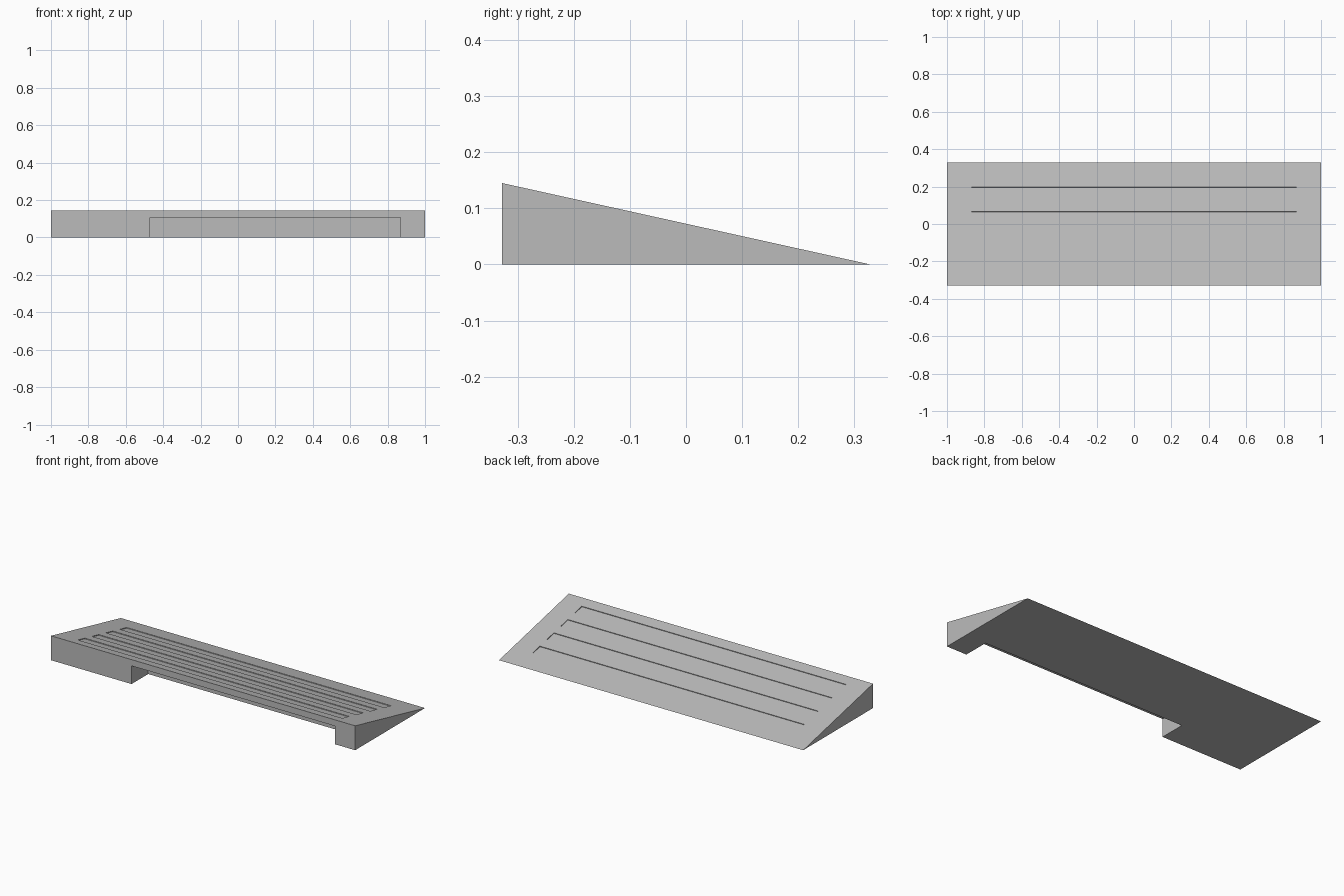
import bpy
import math
from mathutils import Matrix, Vector

WIDTH, DEPTH, HEIGHT = 2.0, 0.656, 0.145
FRONT = -DEPTH / 2
SLOPE = math.atan2(HEIGHT, DEPTH)

if "Cube" in bpy.data.objects:
    bpy.data.objects.remove(bpy.data.objects["Cube"], do_unlink=True)

grey = bpy.data.materials.new("plain grey")
grey.use_nodes = True
grey.diffuse_color = (0.5, 0.5, 0.5, 1)
grey.node_tree.nodes["Principled BSDF"].inputs["Base Color"].default_value = (0.5, 0.5, 0.5, 1)


def new_object(name, verts, faces):
    mesh = bpy.data.meshes.new(name)
    mesh.from_pydata(verts, [], faces)
    mesh.materials.append(grey)
    obj = bpy.data.objects.new(name, mesh)
    bpy.context.collection.objects.link(obj)
    return obj


def cut_box(target, centre, size, tilt=0.0):
    """Cut a box, optionally tilted about x, out of the target."""
    bpy.ops.mesh.primitive_cube_add(size=1)
    cutter = bpy.context.object
    cutter.name = "cutter"
    cutter.hide_render = True
    cutter.data.transform(Matrix.Translation(centre) @ Matrix.Rotation(tilt, 4, "X")
                          @ Matrix.Diagonal((*size, 1)))
    mod = target.modifiers.new("cut", "BOOLEAN")
    mod.operation, mod.solver, mod.object = "DIFFERENCE", "EXACT", cutter
    bpy.context.view_layer.objects.active = target
    bpy.ops.object.modifier_apply(modifier=mod.name)
    bpy.data.objects.remove(cutter, do_unlink=True)


# Wedge body: triangular profile swept along x
profile = [(FRONT, 0), (-FRONT, 0), (FRONT, HEIGHT)]
verts = [(x, y, z) for x in (-WIDTH / 2, WIDTH / 2) for y, z in profile]
ramp = new_object("ramp", verts, [(0, 2, 1), (3, 4, 5), (0, 1, 4, 3), (1, 2, 5, 4), (2, 0, 3, 5)])

# Recess under the tall front edge
x0, x1, recess_depth, recess_height = -0.47, 0.868, 0.156, 0.108
cut_box(ramp, Vector(((x0 + x1) / 2, FRONT, 0)),
        (x1 - x0, 2 * recess_depth, 2 * recess_height))

# Four shallow grip grooves along the sloping top
for i in range(4):
    t = 0.15 + 0.2 * i
    centre = Vector((0, FRONT + t * DEPTH, HEIGHT * (1 - t)))
    cut_box(ramp, centre, (1.738, 0.1 * math.hypot(DEPTH, HEIGHT), 0.008), -SLOPE)
